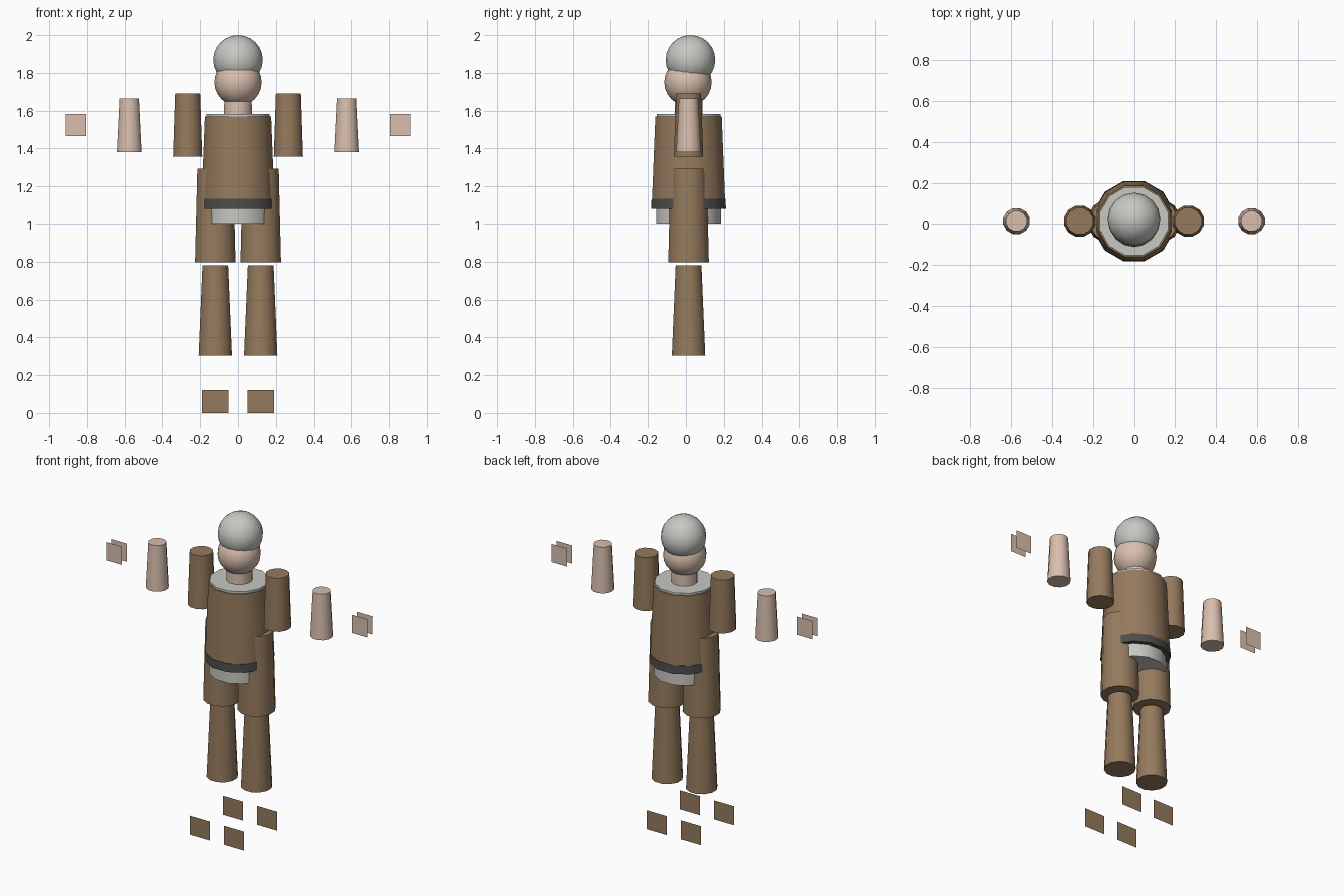
import bpy, math

if "Cube" in bpy.data.objects:
    bpy.data.objects.remove(bpy.data.objects["Cube"])

YC = 0.014   # body axis


def material(name, rgb):
    m = bpy.data.materials.new(name)
    m.diffuse_color = (*rgb, 1)
    m.use_nodes = True
    m.node_tree.nodes["Principled BSDF"].inputs["Base Color"].default_value = m.diffuse_color
    return m


BROWN = material("brown_cloth", (0.30, 0.195, 0.11))
SKIN = material("skin", (0.69, 0.52, 0.42))
GREY = material("light_grey", (0.57, 0.57, 0.54))
DARK = material("dark_belt", (0.075, 0.073, 0.068))


def finish(name, mat):
    o = bpy.context.object
    o.name = name
    o.data.materials.append(mat)
    bpy.ops.object.shade_smooth_by_angle(angle=math.radians(40))
    return o


def tube(name, x, z0, z1, r0, r1, mat, sides=12):
    """Capped tapered cylinder; radii measured to the flats."""
    k = 1 / math.cos(math.pi / sides)
    bpy.ops.mesh.primitive_cone_add(
        vertices=sides, radius1=r0 * k, radius2=r1 * k, depth=z1 - z0,
        end_fill_type='TRIFAN', location=(x, YC, (z0 + z1) / 2),
        rotation=(0, 0, math.pi / sides))
    return finish(name, mat)


def ball(name, y, z, r, mat):
    bpy.ops.mesh.primitive_uv_sphere_add(
        segments=16, ring_count=12, radius=r, location=(0, y, z))
    return finish(name, mat)


def plates(name, x0, x1, z0, z1, ys, mat):
    """Upright rectangles facing front and back."""
    verts, faces = [], []
    for i, y in enumerate(ys):
        verts += [(x0, y, z0), (x1, y, z0), (x1, y, z1), (x0, y, z1)]
        f = [4 * i + j for j in range(4)]
        faces.append(f if i == 0 else f[::-1])
    me = bpy.data.meshes.new(name)
    me.from_pydata(verts, [], faces)
    me.materials.append(mat)
    bpy.context.collection.objects.link(bpy.data.objects.new(name, me))


# Head
ball("face", 0.011, 1.75, 0.125, SKIN)
ball("hair", 0.024, 1.869, 0.131, GREY)
tube("neck", 0, 1.56, 1.68, 0.074, 0.072, SKIN)

# Torso: inner shirt, outer tunic, belt
tube("shirt", 0, 1.0, 1.583, 0.171, 0.168, GREY)
tube("tunic", 0, 1.09, 1.57, 0.194, 0.175, BROWN)
tube("belt", 0, 1.083, 1.135, 0.197, 0.195, DARK)

# Limbs, both sides
for s, side in ((-1, "left"), (1, "right")):
    tube("upper_arm_" + side, s * 0.266, 1.357, 1.69, 0.077, 0.066, BROWN)
    tube("forearm_" + side, s * 0.575, 1.38, 1.665, 0.065, 0.051, SKIN)
    tube("thigh_" + side, s * 0.12, 0.795, 1.295, 0.107, 0.095, BROWN)
    tube("shin_" + side, s * 0.12, 0.305, 0.78, 0.088, 0.068, BROWN)
    hx = sorted((s * 0.805, s * 0.914))
    plates("hand_" + side, *hx, 1.467, 1.582, (-0.01, 0.04), SKIN)
    fx = sorted((s * 0.05, s * 0.19))
    plates("foot_" + side, *fx, 0.0, 0.12, (-0.21, 0.12), BROWN)
